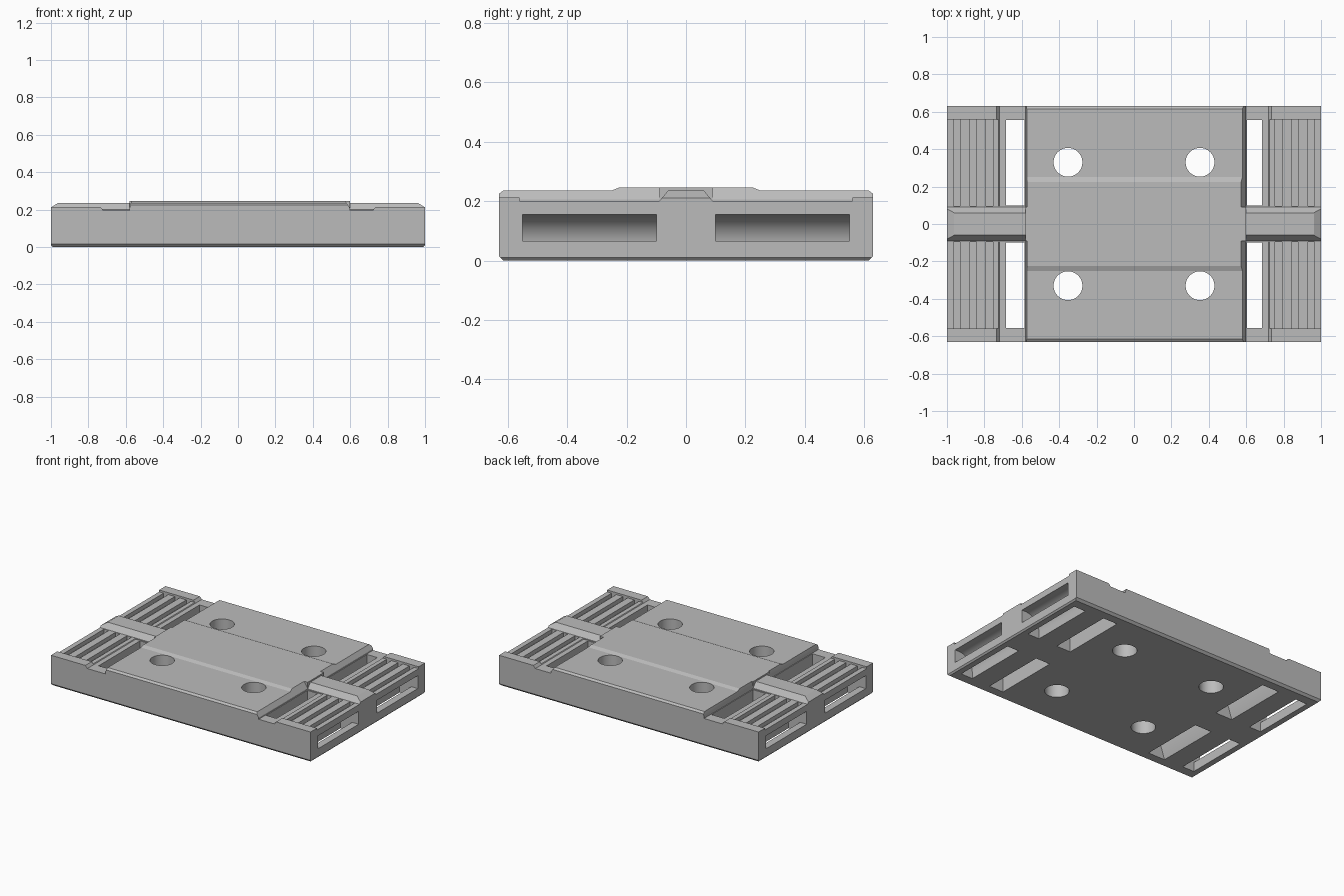
import bpy, bmesh, math
from mathutils import Vector

cube = bpy.data.objects.get("Cube")
if cube:
    bpy.data.objects.remove(cube)

grey = bpy.data.materials.new("plain grey")
grey.use_nodes = True
colour = (0.5, 0.5, 0.5, 1)
grey.diffuse_color = colour
grey.node_tree.nodes["Principled BSDF"].inputs["Base Color"].default_value = colour


def add_object(name, bm):
    bmesh.ops.recalc_face_normals(bm, faces=bm.faces)
    mesh = bpy.data.meshes.new(name)
    bm.to_mesh(mesh)
    bm.free()
    mesh.materials.append(grey)
    obj = bpy.data.objects.new(name, mesh)
    bpy.context.collection.objects.link(obj)
    return obj


def prism(name, outline, axis, start, end):
    """Extrude an outline along x (outline in y, z), y (x, z) or z (x, y)."""
    place = {"x": lambda a, b, d: (d, a, b),
             "y": lambda a, b, d: (a, d, b),
             "z": lambda a, b, d: (a, b, d)}[axis]
    bm = bmesh.new()
    face = bm.faces.new([bm.verts.new(place(a, b, start)) for a, b in outline])
    made = bmesh.ops.extrude_face_region(bm, geom=[face])["geom"]
    verts = [v for v in made if isinstance(v, bmesh.types.BMVert)]
    bmesh.ops.translate(bm, verts=verts, vec=Vector(place(0, 0, end - start)))
    return add_object(name, bm)


def mirrored(half):
    """Complete a symmetric outline whose points run up the positive side."""
    return half + [(-a, b) for a, b in reversed(half)]


def rect(a0, a1, b0, b1):
    return [(a0, b0), (a1, b0), (a1, b1), (a0, b1)]


# Main block, with a raised middle band and chamfered long edges
body = prism("base_plate", mirrored([
    (0.615, 0), (0.63, 0.015), (0.63, 0.225), (0.615, 0.236),
    (0.25, 0.236), (0.225, 0.246)]), "x", -1, 1)

cutters = []


def cut(name, outline, axis, start, end):
    cutters.append(prism(name, outline, axis, start, end))


for side in (-1, 1):
    def along(points):
        return [(side * x, z) for x, z in points]

    inner, slab_edge = (0.6, 0.57) if side > 0 else (0.58, 0.57)

    # Lowered end, leaving side rails and a central rib
    cut("end_step_cutter", mirrored([
        (0.06, 0.236), (0.09, 0.2), (0.56, 0.2), (0.56, 0.213),
        (0.7, 0.213), (0.7, 0.4)]), "x", side * inner, side * 1.1)
    # Chamfers on the centre slab, rib end and bottom edge
    cut("slab_chamfer_cutter", along([
        (slab_edge, 0.25), (inner, 0.205), (inner + 0.01, 0.205),
        (inner + 0.01, 0.3), (slab_edge, 0.3)]), "y", 0.09, 0.8)
    cut("slab_chamfer_cutter", along([
        (slab_edge, 0.25), (inner, 0.205), (inner + 0.01, 0.205),
        (inner + 0.01, 0.3), (slab_edge, 0.3)]), "y", -0.8, -0.09)
    cut("rib_end_cutter", along([
        (0.955, 0.24), (1.01, 0.205), (1.1, 0.205), (1.1, 0.3), (0.955, 0.3)]),
        "y", -0.2, 0.2)
    cut("bottom_edge_cutter", along([
        (0.985, -0.01), (0.99, 0), (1.005, 0.015), (1.1, 0.015), (1.1, -0.01)]),
        "y", -0.8, 0.8)

    for half in (-1, 1):
        y0, y1 = half * 0.1, half * 0.555
        # Dip in the rail next to the slab
        cut("rail_dip_cutter", along([
            (inner, 0.195), (0.72, 0.195), (0.74, 0.22), (0.74, 0.3),
            (inner, 0.3)]), "y", half * 0.095, half * 0.7)
        # Through slot, flared underneath
        cut("strap_slot_cutter", along([
            (inner + 0.005, -0.1), (0.715, -0.1), (0.715, 0), (0.685, 0.09),
            (0.685, 0.3), (inner + 0.005, 0.3)]), "y", y0, y1)
        # Grooves between slats
        for x in (0.772, 0.86, 0.947):
            cut("groove_cutter", along(rect(x - 0.018, x + 0.018, 0.172, 0.3)),
                "y", half * 0.095, half * 0.56)
        # End window curving down to a slot in the underside
        arc = [(0.97 - 0.11 * math.cos(t), 0.045 + 0.11 * math.sin(t))
               for t in (math.pi / 2 * i / 12 for i in range(13))]
        cut("end_window_cutter", along(
            [(0.95, -0.1), (0.86, -0.1)] + arc
            + [(1.1, 0.155), (1.1, 0.065), (0.95, 0.065)]), "y", y0, half * 0.55)
        # Round mounting hole
        ring = [(side * 0.353 + 0.077 * math.cos(t), half * 0.33 + 0.077 * math.sin(t))
                for t in (math.tau * i / 48 for i in range(48))]
        cut("mounting_hole_cutter", ring, "z", -0.1, 0.4)

# Carve the block, then discard the cutters
for cutter in cutters:
    cutter.hide_render = True
    mod = body.modifiers.new(cutter.name, "BOOLEAN")
    mod.operation = "DIFFERENCE"
    mod.solver = "EXACT"
    mod.object = cutter
bpy.context.view_layer.update()
evaluated = body.evaluated_get(bpy.context.evaluated_depsgraph_get())
carved = bpy.data.meshes.new_from_object(evaluated)
body.modifiers.clear()
body.data = carved
for cutter in cutters:
    bpy.data.objects.remove(cutter)

bpy.ops.object.select_all(action="DESELECT")
body.select_set(True)
bpy.context.view_layer.objects.active = body
bpy.ops.object.shade_smooth_by_angle(angle=math.radians(20))
